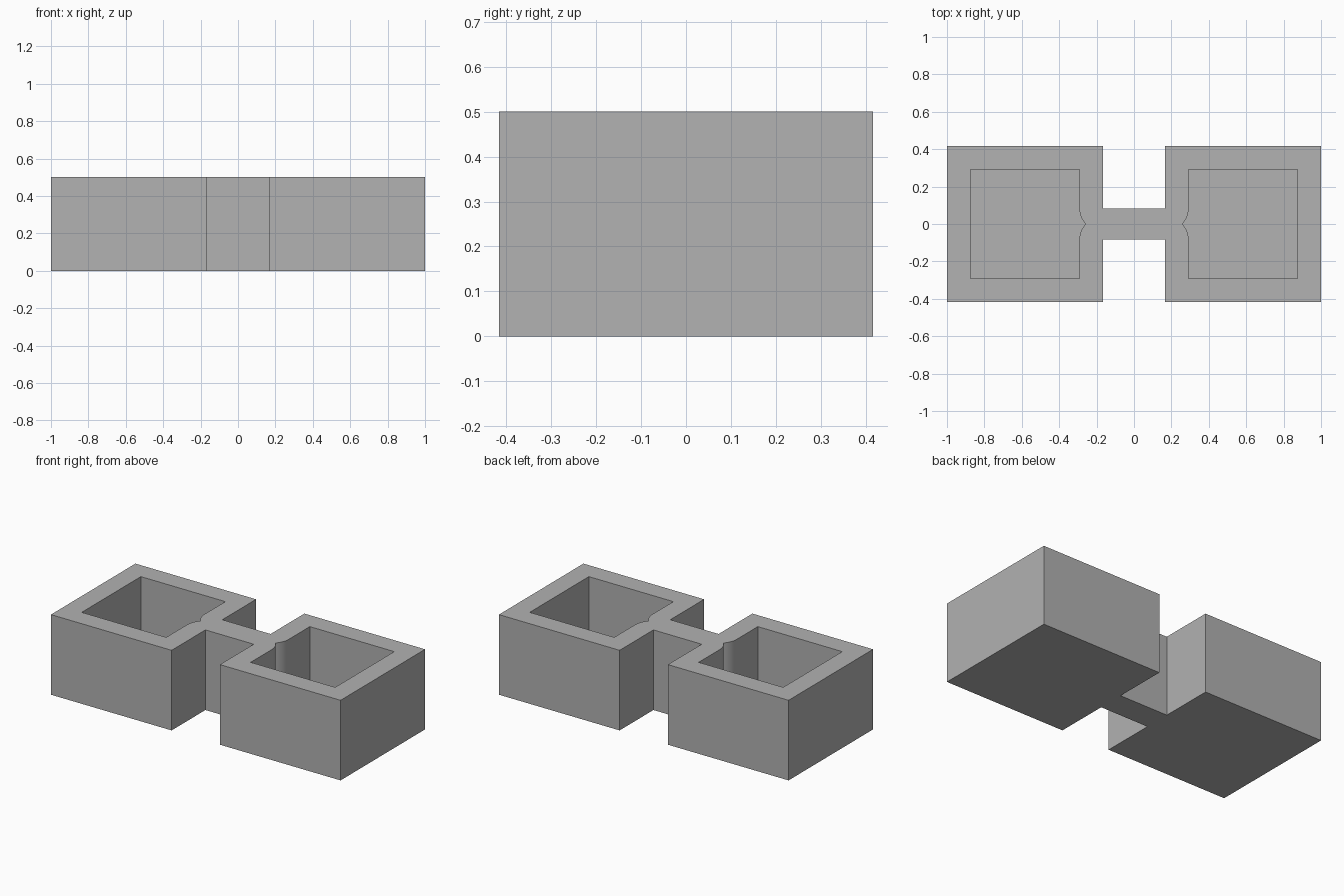
import bpy
import bmesh
import math

default = bpy.data.objects.get("Cube")
if default:
    bpy.data.objects.remove(default, do_unlink=True)

UNIT = 1 / 12                # design module
HEIGHT = 6 * UNIT
FLOOR = 1.5 * UNIT           # thickness under the pockets
OUTER, INNER = 1.0, 2 * UNIT # far and near x of each box
DEPTH = 5 * UNIT             # half depth of a box
NECK = UNIT                  # half width of the connecting web
WALL = 1.5 * UNIT
RADIUS = 0.12                # arcs of the relief in the pocket wall

grey = bpy.data.materials.new("grey")
grey.use_nodes = True
colour = (0.445, 0.445, 0.445, 1)
grey.diffuse_color = colour
grey.node_tree.nodes["Principled BSDF"].inputs["Base Color"].default_value = colour


def prism(name, outline, z0, z1):
    """Closed vertical extrusion of an outline."""
    bm = bmesh.new()
    base = bm.faces.new([bm.verts.new((x, y, z0)) for x, y in outline])
    top = bmesh.ops.extrude_face_region(bm, geom=[base], use_keep_orig=True)
    verts = [g for g in top["geom"] if isinstance(g, bmesh.types.BMVert)]
    bmesh.ops.translate(bm, verts=verts, vec=(0, 0, z1 - z0))
    bmesh.ops.recalc_face_normals(bm, faces=bm.faces)
    mesh = bpy.data.meshes.new(name)
    bm.to_mesh(mesh)
    bm.free()
    mesh.materials.append(grey)
    obj = bpy.data.objects.new(name, mesh)
    bpy.context.collection.objects.link(obj)
    return obj


# Twin boxes joined by a narrow web
half = [(INNER, -NECK), (INNER, -DEPTH), (OUTER, -DEPTH),
        (OUTER, DEPTH), (INNER, DEPTH), (INNER, NECK)]
body = prism("twin_box_body", half + [(-x, -y) for x, y in half], 0, HEIGHT)

# Pocket outline, with two arcs meeting in a point beside the web
near, far, side = INNER + WALL, OUTER - WALL, DEPTH - WALL
sweep = math.asin(NECK / RADIUS)
steps = 10
arc = [(near - RADIUS * (1 - math.cos(sweep * i / steps)),
        NECK - RADIUS * math.sin(sweep * i / steps)) for i in range(steps + 1)]
arc += [(x, -y) for x, y in reversed(arc[:-1])]
pocket = [(near, -side), (far, -side), (far, side), (near, side)] + arc

# Cut both pockets
for label, sign in (("left", 1), ("right", -1)):
    cutter = prism(label + "_pocket_cutter", [(sign * x, y) for x, y in pocket],
                   FLOOR, HEIGHT + UNIT)
    cutter.hide_render = True
    cut = body.modifiers.new(label + "_pocket", "BOOLEAN")
    cut.operation = "DIFFERENCE"
    cut.solver = "EXACT"
    cut.object = cutter
    bpy.context.view_layer.objects.active = body
    bpy.ops.object.modifier_apply(modifier=cut.name)
    bpy.data.objects.remove(cutter, do_unlink=True)

# Smooth the arcs, keep the corners sharp
bpy.ops.object.select_all(action="DESELECT")
body.select_set(True)
bpy.context.view_layer.objects.active = body
bpy.ops.object.shade_smooth_by_angle(angle=math.radians(30))
